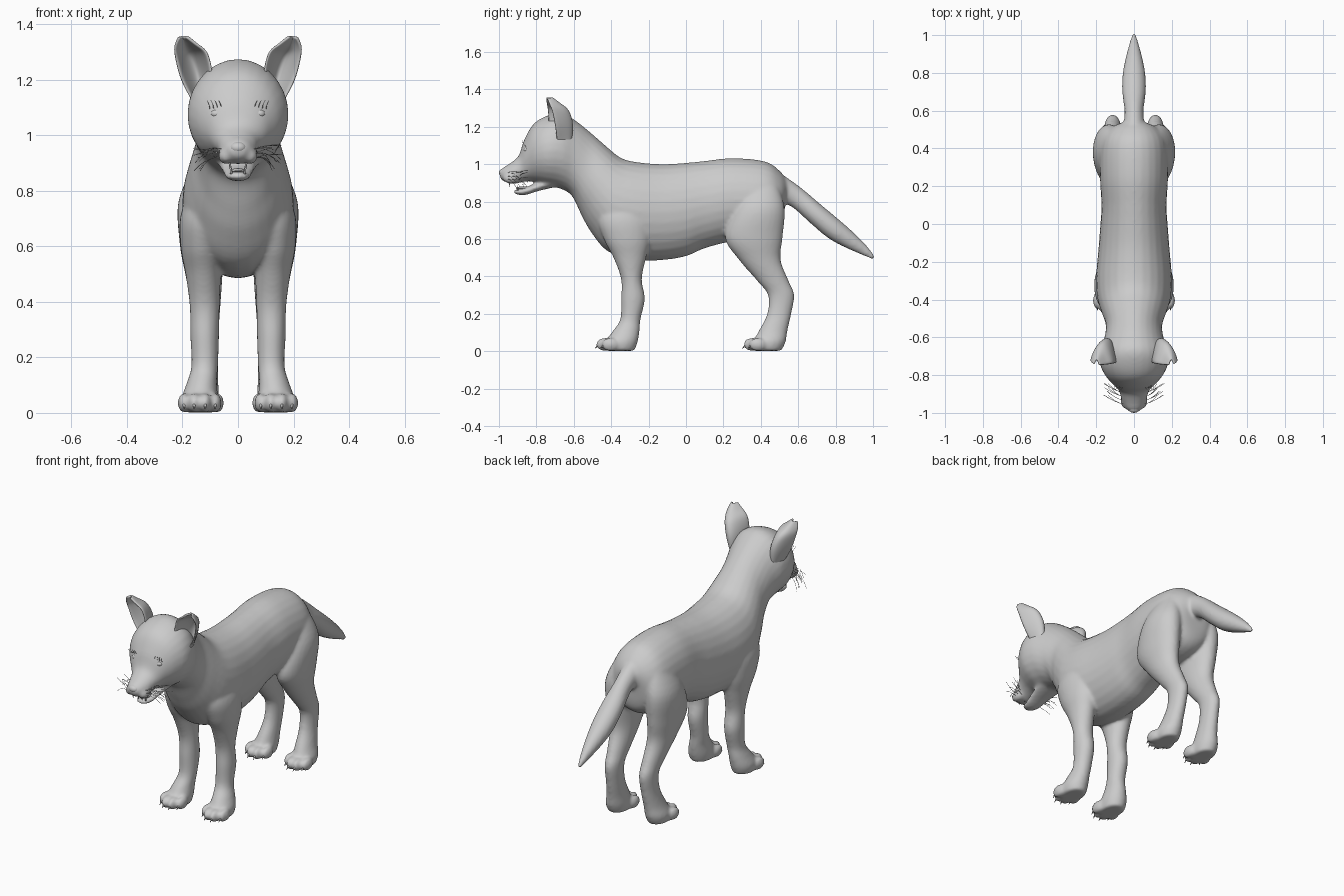
import bpy, bmesh, random
from math import sin, cos, pi
from mathutils import Vector, Matrix

if "Cube" in bpy.data.objects:
    bpy.data.objects.remove(bpy.data.objects["Cube"])

random.seed(4)


def finish(bm, name, smooth=True):
    bmesh.ops.recalc_face_normals(bm, faces=bm.faces)
    me = bpy.data.meshes.new(name)
    bm.to_mesh(me)
    bm.free()
    for p in me.polygons:
        p.use_smooth = smooth
    ob = bpy.data.objects.new(name, me)
    bpy.context.collection.objects.link(ob)
    return ob


def spline(rows, steps=5):
    """Catmull-Rom interpolation of rows of numbers."""
    out = []
    for i in range(len(rows) - 1):
        a, b, c, d = (rows[max(0, min(len(rows) - 1, j))] for j in range(i - 1, i + 3))
        for k in range(steps):
            t = k / steps
            out.append([0.5 * (2 * q + (r - p) * t + (2 * p - 5 * q + 4 * r - s) * t * t
                               + (3 * q - p - 3 * r + s) * t ** 3)
                        for p, q, r, s in zip(a, b, c, d)])
    return out + [list(rows[-1])]


def loft(bm, rows, side=1, n=28):
    """Elliptical sections: (y1, z1, y2, z2, half width, centre x)."""
    rings = []
    for y1, z1, y2, z2, hw, x in spline(rows):
        c = Vector((x * side, (y1 + y2) / 2, (z1 + z2) / 2))
        h = Vector((0, (y1 - y2) / 2, (z1 - z2) / 2))
        w = Vector((max(hw, .006), 0, 0))
        rings.append([bm.verts.new(c + h * cos(2 * pi * k / n) + w * sin(2 * pi * k / n))
                      for k in range(n)])
    for a, b in zip(rings, rings[1:]):
        for k in range(n):
            bm.faces.new((a[k], a[(k + 1) % n], b[(k + 1) % n], b[k]))
    bm.faces.new(rings[0])
    bm.faces.new(rings[-1])


def ball(bm, loc, size):
    m = Matrix.Translation(loc) @ Matrix.Diagonal((*size, 1))
    bmesh.ops.create_uvsphere(bm, u_segments=20, v_segments=14, radius=1, matrix=m)


def cone(bm, base, tip, r):
    d = Vector(tip) - Vector(base)
    m = Matrix.Translation((Vector(base) + Vector(tip)) / 2) @ \
        d.to_track_quat('Z', 'Y').to_matrix().to_4x4()
    bmesh.ops.create_cone(bm, cap_ends=True, segments=10, radius1=r, radius2=r * .1,
                          depth=d.length, matrix=m)


# Side-profile sections: top point, bottom point, half width
trunk = [(.55, .90, .53, .80, .05), (.50, .965, .51, .66, .13), (.42, 1.015, .42, .60, .175),
         (.25, 1.032, .24, .585, .18), (.10, 1.017, .10, .55, .172), (0, 1.007, 0, .508, .178),
         (-.13, 1.0, -.13, .487, .188), (-.27, 1.012, -.28, .49, .2),
         (-.35, 1.035, -.42, .535, .195), (-.42, 1.09, -.51, .64, .172),
         (-.50, 1.16, -.56, .73, .15), (-.58, 1.225, -.61, .83, .155),
         (-.66, 1.272, -.67, .868, .177), (-.74, 1.26, -.74, .885, .18),
         (-.815, 1.215, -.79, .90, .152), (-.865, 1.13, -.83, .908, .112),
         (-.895, 1.045, -.87, .905, .08), (-.94, 1.005, -.92, .895, .066),
         (-.98, .98, -.968, .905, .046), (-1.0, .955, -.99, .92, .02)]
jaw = [(-.70, .94, -.69, .88, .08), (-.80, .90, -.79, .856, .06),
       (-.87, .872, -.86, .835, .047), (-.905, .867, -.905, .838, .034), (-.92, .86, -.92, .845, .015)]
tail = [(.44, .99, .44, .87, .05), (.53, .935, .51, .80, .055), (.62, .87, .575, .765, .05),
        (.72, .785, .67, .68, .062), (.81, .71, .76, .605, .061), (.89, .64, .85, .555, .046),
        (.97, .56, .94, .515, .024), (1.012, .505, 1.0, .488, .008)]
# Leg sections: z, front y, back y, half width, centre x
foreleg = [(.86, -.40, -.22, .045, .10), (.72, -.47, -.19, .08, .125), (.60, -.44, -.19, .077, .13),
           (.50, -.388, -.213, .064, .125), (.385, -.347, -.236, .054, .12),
           (.28, -.347, -.22, .052, .12), (.17, -.352, -.243, .048, .12),
           (.11, -.39, -.248, .054, .13), (.05, -.43, -.258, .066, .138), (.002, -.43, -.275, .058, .138)]
hindleg = [(.92, .34, .48, .04, .10), (.77, .26, .527, .083, .13), (.61, .208, .517, .08, .13),
           (.49, .282, .506, .066, .122), (.374, .382, .55, .051, .115), (.30, .438, .579, .044, .113),
           (.20, .434, .563, .043, .115), (.11, .39, .543, .051, .122),
           (.05, .36, .533, .062, .13), (.002, .36, .51, .055, .13)]
toes = [(-.056, .03), (-.02, 0), (.02, 0), (.056, .03)]
feet = [(.138, -.435), (.13, .353)]

# Body, legs, tail, jaw and toes fused into one skin
bm = bmesh.new()
for rows in (trunk, jaw, tail):
    loft(bm, [(*r, 0) for r in rows])
for s in (1, -1):
    for leg in (foreleg, hindleg):
        loft(bm, [(f, z, b, z, w, x) for z, f, b, w, x in leg], s)
    for fx, fy in feet:
        for tx, ty in toes:
            ball(bm, (s * (fx + tx), fy + ty, .036), (.023, .046, .036))
    ball(bm, (s * .042, -.935, .925), (.03, .045, .03))
body = finish(bm, "body")
m = body.modifiers.new("fuse", 'REMESH')
m.mode, m.voxel_size, m.use_smooth_shade = 'VOXEL', .009, True
m = body.modifiers.new("soften", 'SMOOTH')
m.factor, m.iterations = .5, 8

# Claws
bm = bmesh.new()
for s in (1, -1):
    for fx, fy in feet:
        for tx, ty in toes:
            x, y = s * (fx + tx), fy + ty
            cone(bm, (x, y - .03, .036), (x, y - .053, .014), .008)
finish(bm, "claws")

# Ears: cupped leaves; each row is outer rim, back, inner rim
ear = [(.160, -.69, 1.12, .125, -.62, 1.11, .10, -.74, 1.14),
       (.203, -.70, 1.20, .14, -.61, 1.21, .095, -.735, 1.22),
       (.224, -.715, 1.28, .165, -.632, 1.285, .112, -.74, 1.295),
       (.226, -.73, 1.32, .186, -.68, 1.325, .15, -.745, 1.328),
       (.212, -.742, 1.352, .198, -.72, 1.355, .185, -.747, 1.355)]
for s, name in ((1, "left_ear"), (-1, "right_ear")):
    bm = bmesh.new()
    grid = []
    for r in spline(ear, 4):
        a, b, c = (Vector((s * r[i], r[i + 1], r[i + 2])) for i in (0, 3, 6))
        k = 2 * b - (a + c) / 2
        grid.append([bm.verts.new(a * (1 - t) ** 2 + k * 2 * t * (1 - t) + c * t * t)
                     for t in (j / 14 for j in range(15))])
    for p, q in zip(grid, grid[1:]):
        for j in range(14):
            bm.faces.new((p[j], p[j + 1], q[j + 1], q[j]))
    ob = finish(bm, name)
    m = ob.modifiers.new("thickness", 'SOLIDIFY')
    m.thickness, m.offset = .012, 0
    m = ob.modifiers.new("round", 'SUBSURF')
    m.levels = m.render_levels = 1

# Nose, tongue and fangs
bm = bmesh.new()
ball(bm, (0, -.977, .955), (.03, .023, .021))
finish(bm, "nose")
bm = bmesh.new()
ball(bm, (0, -.865, .872), (.026, .045, .009))
finish(bm, "tongue")
bm = bmesh.new()
for s in (1, -1):
    cone(bm, (s * .03, -.945, .91), (s * .029, -.942, .878), .006)
    cone(bm, (s * .024, -.9, .86), (s * .024, -.903, .888), .005)
finish(bm, "fangs")

# Eyes with lid rims
for s, name in ((1, "left"), (-1, "right")):
    bm = bmesh.new()
    ball(bm, (s * .077, -.85, 1.077), (.021, .018, .016))
    finish(bm, name + "_eye")
    bpy.ops.mesh.primitive_torus_add(location=(s * .077, -.857, 1.077), major_radius=.02,
                                     minor_radius=.004, major_segments=28, minor_segments=8,
                                     rotation=(pi / 2, 0, s * .45))
    lid = bpy.context.object
    lid.name = name + "_eyelid"
    lid.scale = (1.05, .75, 1)
    bpy.ops.object.shade_smooth()

# Whiskers and brow hairs
cu = bpy.data.curves.new("whiskers", 'CURVE')
cu.dimensions, cu.bevel_depth, cu.bevel_resolution = '3D', .001, 0


def hair(a, b, c):
    sp = cu.splines.new('POLY')
    sp.points.add(6)
    for i, p in enumerate(sp.points):
        t = i / 6
        p.co = (*(Vector(a) * (1 - t) ** 2 + Vector(b) * 2 * t * (1 - t) + Vector(c) * t * t), 1)


for s in (1, -1):
    for i in range(12):
        y, z = -.955 + .02 * (i % 4), .915 + .016 * (i // 4)
        x, e = random.uniform(.11, .165), random.uniform(-.05, .03)
        hair((s * .05, y, z), (s * .1, y + .01, z + .02), (s * x, y + .05, z + e))
    for i in range(4):
        x = .06 + .014 * i
        hair((s * x, -.855, 1.095), (s * x, -.875, 1.11), (s * (x + .01), -.875, 1.125))
bpy.context.collection.objects.link(bpy.data.objects.new("whiskers", cu))
